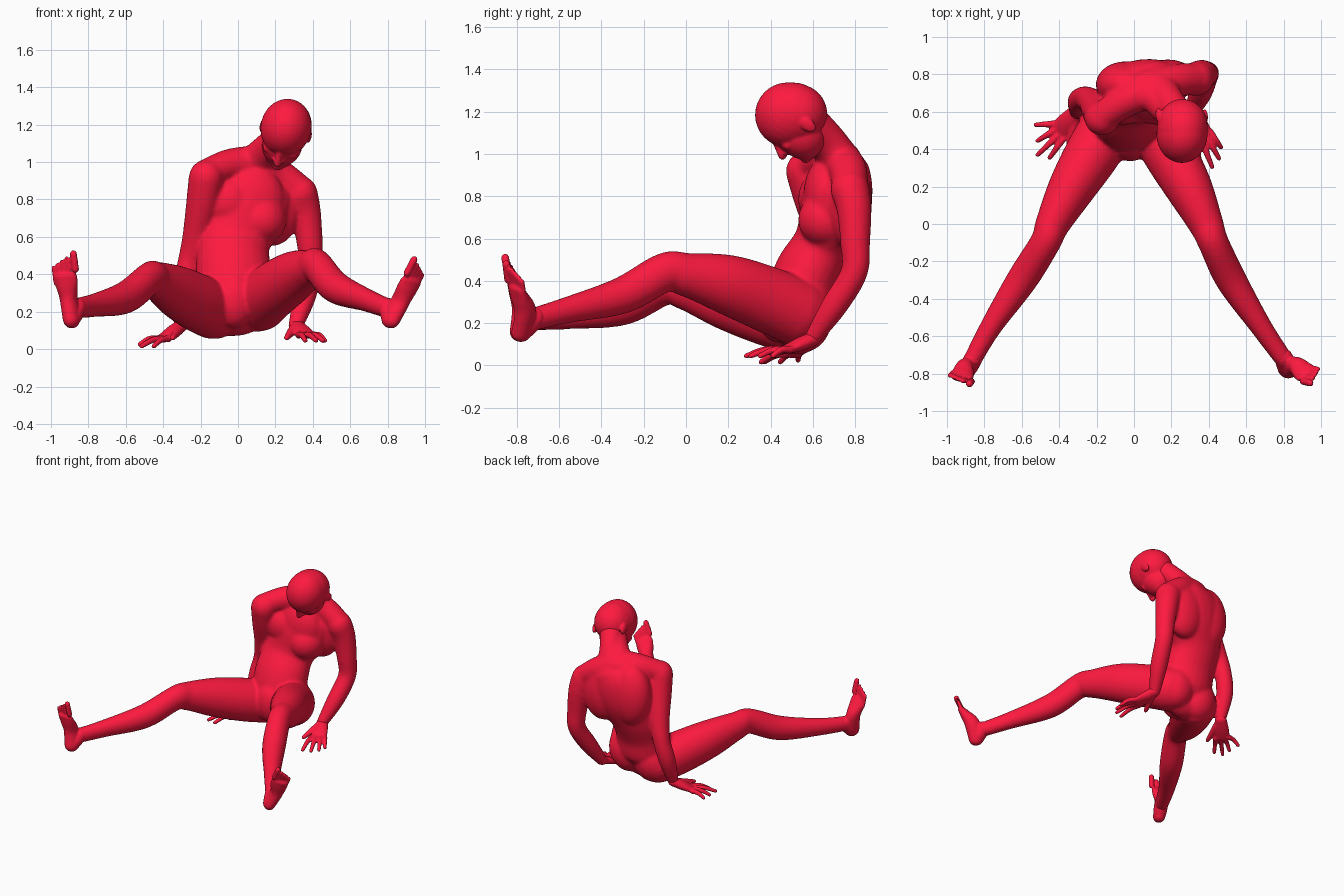
import bpy, bmesh, math
from mathutils import Vector, Matrix

bm = bmesh.new()
SEG = 24
skin = bpy.data.materials.new("red")
skin.diffuse_color = (1, .01, .05, 1)


def catmull(p, i, t):
    a, b, c, d = (p[max(0, min(len(p) - 1, i + k))] for k in (-1, 0, 1, 2))
    return [0.5 * (2 * q + (r - o) * t + (2 * o - 5 * q + 4 * r - s) * t * t
                   + (3 * q - o - 3 * r + s) * t ** 3) for o, q, r, s in zip(a, b, c, d)]


def tube(pts, side=(1, 0, 0), side_end=None, steps=6):
    """Round-ended smooth tube; pts are (x, y, z, half width[, half depth])."""
    pts = [tuple(p) if len(p) == 5 else tuple(p) + (p[3],) for p in pts]
    s = [catmull(pts, i, k / steps) for i in range(len(pts) - 1) for k in range(steps)]
    s.append(list(pts[-1]))
    side0, side1 = Vector(side), Vector(side_end or side)
    pos, n = [Vector(q[:3]) for q in s], len(s)
    rings = []
    for i, q in enumerate(s):
        t = (pos[min(i + 1, n - 1)] - pos[max(i - 1, 0)]).normalized()
        u = side0.lerp(side1, i / (n - 1))
        u = (u - t * u.dot(t)).normalized()
        v = t.cross(u)
        end = -1 if i == 0 else 1 if i == n - 1 else 0
        angles = [math.radians(d) for d in ((0, 25, 50, 70, 85) if end else (0,))]
        if end < 0:
            angles.reverse()
        for a in angles:
            c = pos[i] + t * end * math.sin(a) * min(q[3], q[4])
            rings.append([bm.verts.new(c + math.cos(a) * (
                u * q[3] * math.cos(2 * math.pi * k / SEG) +
                v * q[4] * math.sin(2 * math.pi * k / SEG))) for k in range(SEG)])
    for r0, r1 in zip(rings, rings[1:]):
        for k in range(SEG):
            j = (k + 1) % SEG
            bm.faces.new((r0[k], r0[j], r1[j], r1[k]))
    bm.faces.new(rings[0][::-1])
    bm.faces.new(rings[-1])


def blob(center, radii, frame=Matrix()):
    m = frame @ Matrix.Translation(center) @ Matrix.Diagonal((*radii, 1))
    bmesh.ops.create_uvsphere(bm, u_segments=28, v_segments=18, radius=1, matrix=m)


def hand(wrist, knuckles, side, tips, thumb):
    w, k, s = Vector(wrist), Vector(knuckles), Vector(side).normalized()
    tube([(*w, .042, .034), (*w.lerp(k, .5), .053, .032), (*k, .058, .021)], s)
    for i, tip in enumerate(tips):
        base, tip = k + s * (i - 1.5) * .03, Vector(tip)
        mid = base.lerp(tip, .5) + Vector((0, 0, .014))
        tube([(*base, .019), (*mid, .0165), (*tip, .013)], s, steps=4)
    base, tip = w.lerp(k, .3) - s * .03, Vector(thumb)
    tube([(*base, .027), (*base.lerp(tip, .55), .021), (*tip, .015)], (0, 0, 1), steps=4)


def foot(ankle, heel, big, little):
    a, h, b, l = map(Vector, (ankle, heel, big, little))
    s = (l - b).normalized()
    toe_mid = (b + l) / 2
    along = (toe_mid - h).normalized()
    back = Vector((0, .03, 0))
    tube([(*h, .044, .054), (*(h.lerp(toe_mid, .35) + back), .047, .055),
          (*(h.lerp(toe_mid, .6) + back * .4), .06, .038),
          (*h.lerp(toe_mid, .74), .062, .026)], s)
    tube([(*a, .05), (*h.lerp(a, .3), .048)])
    for i in range(5):
        tip = b.lerp(l, (0, .34, .57, .79, 1)[i])
        r = .019 if i == 0 else .0125
        tube([(*(tip - along * .085), r), (*tip, r)], s, steps=4)


def finish(name, voxel, rounds):
    """Turn the gathered parts into one skin-covered object."""
    global bm
    bmesh.ops.recalc_face_normals(bm, faces=bm.faces[:])
    mesh = bpy.data.meshes.new(name)
    bm.to_mesh(mesh)
    bm.free()
    bm = bmesh.new()
    ob = bpy.data.objects.new(name, mesh)
    bpy.context.collection.objects.link(ob)
    mesh.materials.append(skin)
    remesh = ob.modifiers.new("skin", 'REMESH')
    remesh.mode = 'VOXEL'
    remesh.voxel_size = voxel
    remesh.use_smooth_shade = True
    soften = ob.modifiers.new("soften", 'SMOOTH')
    soften.factor = .5
    soften.iterations = rounds


# Torso, twisted so that the right shoulder comes forward
tube([(-.01, .53, .17, .17, .10), (-.02, .54, .28, .20, .165), (-.025, .575, .43, .20, .16),
      (-.02, .655, .58, .195, .145), (.035, .705, .74, .235, .165), (.065, .73, .88, .23, .15),
      (.085, .725, .96, .15, .11)], (1, 0, 0), (.98, .16, -.15))
blob((-.02, .43, .26), (.11, .095, .15))

# Buttocks
blob((-.11, .56, .225), (.145, .13, .16))
blob((.09, .565, .255), (.135, .13, .16))

# Shoulder blades and the muscle from neck to back
blob((-.045, .745, .79), (.16, .125, .24))
blob((.18, .77, .77), (.16, .11, .22))
tube([(.24, .575, 1.17, .085), (.17, .685, 1.055, .085, .08), (.10, .765, .90, .15, .11)])

# Shoulder girdle and neck
tube([(-.16, .58, .94, .08), (-.04, .66, .985, .087), (.09, .715, .985, .095),
      (.22, .765, .925, .09), (.33, .775, .845, .084)], (0, 1, 0))
tube([(.08, .72, .97, .12, .09), (.14, .655, 1.05, .09, .082), (.22, .57, 1.12, .087, .087)])

# Chest muscles
blob((-.055, .64, .785), (.14, .11, .14))
blob((.125, .66, .69), (.135, .13, .13))
blob((.06, .665, .80), (.19, .11, .19))

# Arms
tube([(-.17, .565, .92, .094), (-.19, .60, .78, .088), (-.225, .65, .60, .073),
      (-.262, .675, .46, .062), (-.295, .655, .31, .061), (-.305, .60, .14, .041)])
tube([(.333, .775, .835, .093), (.36, .795, .74, .083), (.382, .80, .58, .071),
      (.388, .795, .44, .064), (.355, .70, .28, .062), (.31, .60, .13, .041)])

# Legs
tube([(-.13, .53, .205, .15, .155), (-.22, .38, .25, .148, .156), (-.335, .19, .31, .126, .141),
      (-.435, .0, .365, .093, .104), (-.475, -.10, .375, .082, .09), (-.60, -.30, .277, .083, .088),
      (-.765, -.55, .235, .059, .064), (-.86, -.72, .22, .05, .055)])
tube([(.115, .53, .25, .15, .16), (.19, .38, .315, .143, .156), (.295, .19, .385, .126, .141),
      (.385, .0, .43, .094, .104), (.425, -.10, .44, .082, .094), (.52, -.30, .332, .083, .088),
      (.68, -.55, .265, .059, .064), (.795, -.715, .22, .05, .055)])
finish("torso_and_limbs", .0085, 24)

# Hands
hand((-.305, .60, .125), (-.40, .50, .055), (-.6, .75, 0),
     [(-.45, .355, .016), (-.515, .37, .016), (-.515, .445, .016), (-.525, .53, .025)],
     (-.35, .40, .06))
hand((.31, .60, .125), (.365, .475, .075), (.9, .4, 0),
     [(.36, .285, .045), (.418, .305, .045), (.455, .35, .045), (.465, .41, .045)],
     (.26, .44, .06))

# Feet
foot((-.86, -.72, .225), (-.89, -.782, .155), (-.88, -.855, .51), (-.985, -.81, .435))
foot((.80, -.715, .225), (.815, -.778, .155), (.942, -.85, .48), (.985, -.775, .395))

# Head frame: left, face direction and crown axes, starting between the ears
face = Vector((-.2, -.6, -.77)).normalized()
crown = Vector((.12, -.78, .6))
crown = (crown - face * crown.dot(face)).normalized()
H = Matrix.Translation((.255, .59, 1.165)) @ Matrix((crown.cross(face), face, crown)).transposed().to_4x4()

# Skull, face and jaw
blob((0, .05, .10), (.136, .155, .153), H)
blob((0, .012, .065), (.133, .135, .138), H)
blob((0, .03, .08), (.136, .15, .15), H)
blob((0, .09, 0), (.108, .11, .13), H)
blob((0, .105, -.07), (.08, .082, .06), H)
blob((0, .165, .075), (.08, .036, .024), H)
blob((0, .178, -.045), (.036, .018, .022), H)
blob((0, .165, -.095), (.034, .025, .024), H)
tube([(*(H @ Vector(p)), r) for p, r in (((0, .19, .065), .016), ((0, .208, .03), .017),
                                         ((0, .222, .0), .021))], face)

# Ears, nostrils and cheeks
for sx in (-1, 1):
    blob((sx * .128, .005, .01), (.014, .03, .045), H)
    blob((sx * .02, .197, -.002), (.015, .018, .013), H)
    blob((sx * .06, .15, .02), (.036, .03, .03), H)
finish("head_hands_feet", .0065, 5)
